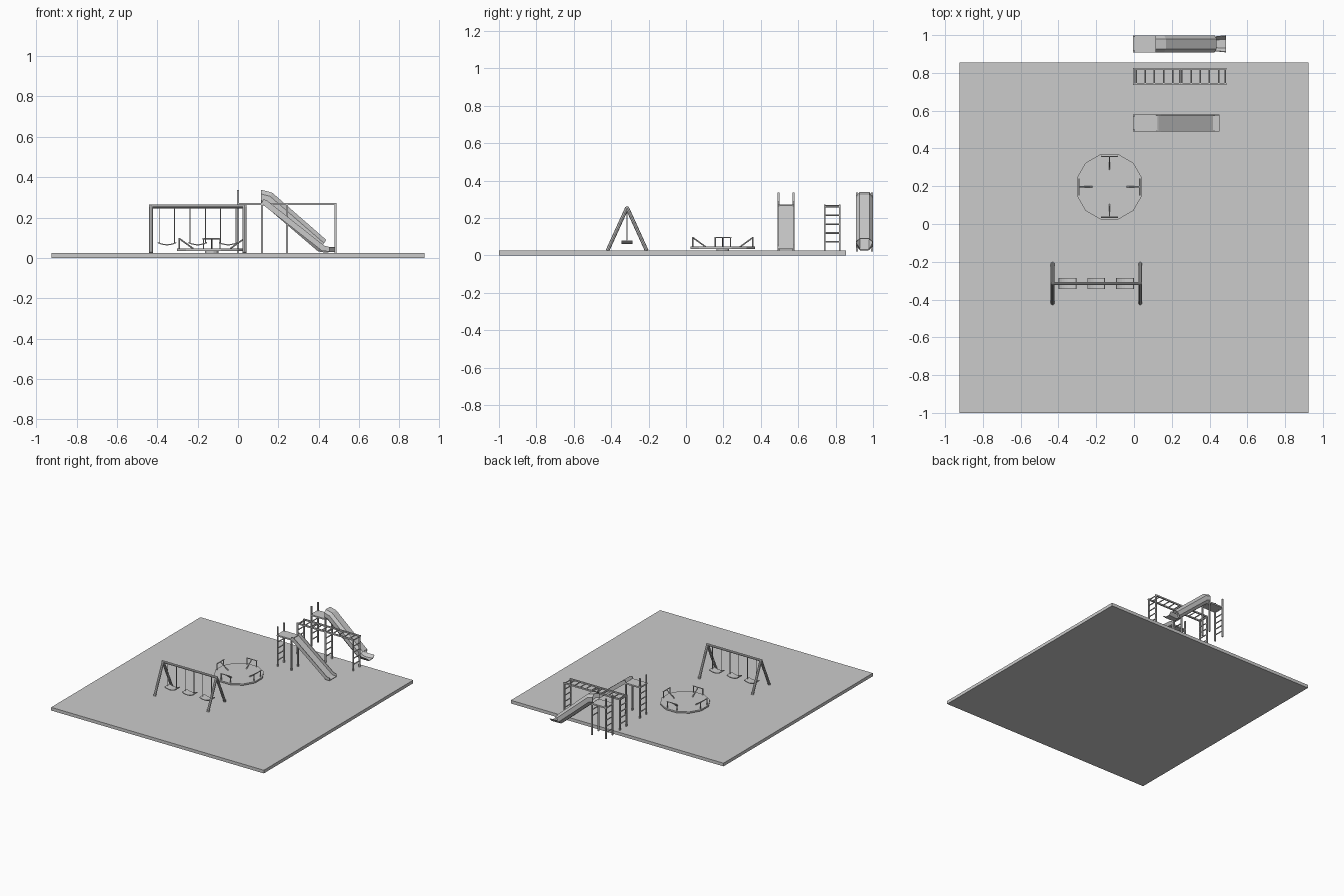
import bpy, bmesh, math
from mathutils import Vector

if "Cube" in bpy.data.objects:
    bpy.data.objects.remove(bpy.data.objects["Cube"])

G = 0.025  # top of the ground pad


def make(name, bm):
    bmesh.ops.recalc_face_normals(bm, faces=bm.faces)
    me = bpy.data.meshes.new(name)
    bm.to_mesh(me)
    bm.free()
    ob = bpy.data.objects.new(name, me)
    bpy.context.collection.objects.link(ob)
    return ob


def add_box(bm, lo, hi):
    lo, hi = Vector(lo), Vector(hi)
    vs = bmesh.ops.create_cube(bm, size=1)['verts']
    for v in vs:
        v.co = (lo + hi) / 2 + Vector(a * b for a, b in zip(v.co, hi - lo))


def add_bar(bm, a, b, r, n=6):
    a, b = Vector(a), Vector(b)
    d = b - a
    vs = bmesh.ops.create_cone(bm, cap_ends=True, segments=n, radius1=r, radius2=r, depth=d.length)['verts']
    q = d.to_track_quat('Z', 'Y')
    for v in vs:
        v.co = q @ v.co + (a + b) / 2


def box(name, lo, hi):
    bm = bmesh.new()
    add_box(bm, lo, hi)
    return make(name, bm)


def bars(name, segs, r, n=6):
    bm = bmesh.new()
    for a, b in segs:
        add_bar(bm, a, b, r, n)
    return make(name, bm)


def loft(name, yc, profile, rings, closed, thick):
    """Each ring: bottom (x, z), top (x, z), half width; profile is (side, height)."""
    bm = bmesh.new()
    rows = []
    for bx, bz, tx, tz, w in rings:
        rows.append([bm.verts.new((bx + (tx - bx) * v, yc + u * w, bz + (tz - bz) * v)) for u, v in profile])
    n = len(profile)
    for r0, r1 in zip(rows, rows[1:]):
        for i in range(n if closed else n - 1):
            j = (i + 1) % n
            bm.faces.new((r0[i], r0[j], r1[j], r1[i]))
    ob = make(name, bm)
    m = ob.modifiers.new('thickness', 'SOLIDIFY')
    m.thickness = thick
    m.offset = 0
    return ob


def ladder(name, x, yc, top, rung_top, w=0.04):
    bm = bmesh.new()
    for s in (-1, 1):
        y = yc + s * w
        add_box(bm, (x - .005, y - .005, G - .003), (x + .005, y + .005, top))
    for i in range(5):
        z = G + (rung_top - G) * (i + 1) / 5
        add_bar(bm, (x, yc - w, z), (x, yc + w, z), .0045)
    return make(name, bm)


# Ground pad
box('ground_pad', (-.925, -1, 0), (.925, .855, G))

# Swing frame: two A-shaped ends and a top beam
sy = -.315
legs = [((x, sy + s * .105, G), (x, sy, .256)) for x in (-.431, .033) for s in (-1, 1)]
bars('swing_legs', legs, .010, 8)
bars('swing_beam', [((-.44, sy, .255), (.042, sy, .255))], .009, 8)

# Swing seats: sagging strips on ropes
for k, x in enumerate((-.352, -.2, -.048)):
    bars(f'swing_ropes_{k}', [((x + s * .038, sy, .072), (x + s * .038, sy, .255)) for s in (-1, 1)], .0025)
    rings = []
    for i in range(7):
        t = i / 3 - 1
        z = .065 + .011 * t * t
        rings.append((x + t * .046, z, x + t * .046, z, .03))
    loft(f'swing_seat_{k}', sy, [(-1, 0), (1, 0)], rings, False, .006)

# Roundabout: twelve-sided deck on a hub with four handles
cx, cy = -.13, .197
for name, r, z0, z1 in (('roundabout_hub', .034, G, .037), ('roundabout_deck', .179, .035, .047)):
    bm = bmesh.new()
    vs = bmesh.ops.create_cone(bm, cap_ends=True, segments=12, radius1=r, radius2=r, depth=z1 - z0)['verts']
    ys = [v.co.y for v in vs]
    turn = math.pi / 12 if sum(abs(y - max(ys)) < 1e-5 for y in ys) < 4 else 0
    for v in vs:
        x, y = v.co.x, v.co.y
        v.co = (cx + x * math.cos(turn) - y * math.sin(turn), cy + x * math.sin(turn) + y * math.cos(turn),
                v.co.z + (z0 + z1) / 2)
    make(name, bm)
for k in range(4):
    a = k * math.pi / 2
    out, side = Vector((math.cos(a), math.sin(a), 0)), Vector((-math.sin(a), math.cos(a), 0))

    def p(r, s, z):
        return Vector((cx, cy, z)) + out * r + side * s
    bars(f'roundabout_handle_{k}', [
        (p(.161, -.041, .045), p(.161, -.041, .098)),
        (p(.161, .041, .045), p(.161, .041, .098)),
        (p(.161, -.045, .096), p(.161, .045, .096)),
        (p(.161, 0, .096), p(.092, 0, .046))], .0038)


# Slide towers: climbing ladder, platform and front posts
def tower(prefix, yc):
    ladder(prefix + '_ladder', 0, yc, .337, .262)
    box(prefix + '_platform', (-.006, yc - .045, .261), (.122, yc + .045, .272))
    bm = bmesh.new()
    for s in (-1, 1):
        y = yc + s * .04
        add_box(bm, (.115, y - .005, G - .003), (.125, y + .005, .268))
    make(prefix + '_posts', bm)


# Open slide
tower('open_slide', .534)
loft('open_slide_chute', .534, [(-1, 1), (-1, 0), (1, 0), (1, 1)],
     [(.115, .268, .125, .290, .043), (.128, .262, .142, .286, .043),
      (.418, .036, .428, .060, .043), (.453, .034, .453, .054, .043)], False, .005)

# Tube slide: eight-sided tube with a flared run-out
ty = .954
tower('tube_slide', ty)
octagon = [(-.6, 0), (.6, 0), (1, .28), (1, .72), (.6, 1), (-.6, 1), (-1, .72), (-1, .28)]
loft('tube_slide_tube', ty, octagon,
     [(.114, .266, .114, .336, .043), (.135, .259, .168, .322, .043), (.400, .032, .436, .088, .043)],
     True, .004)
loft('tube_slide_runout', ty, [(-1, 1), (-.55, 0), (.55, 0), (1, 1)],
     [(.402, .033, .422, .064, .042), (.425, .029, .430, .054, .038), (.488, .031, .488, .052, .044)],
     False, .004)

# Climbing frame: three ladders, two rails and overhead rungs
my = .782
for k, x in enumerate((0, .243, .483)):
    ladder(f'climbing_ladder_{k}', x, my, .27, .262)
bm = bmesh.new()
for s in (-1, 1):
    y = my + s * .04
    add_box(bm, (-.006, y - .005, .261), (.489, y + .005, .272))
make('climbing_rails', bm)
bars('climbing_rungs', [((.011 + .0485 * i, my - .04, .266), (.011 + .0485 * i, my + .04, .266))
                        for i in range(10)], .0045)
